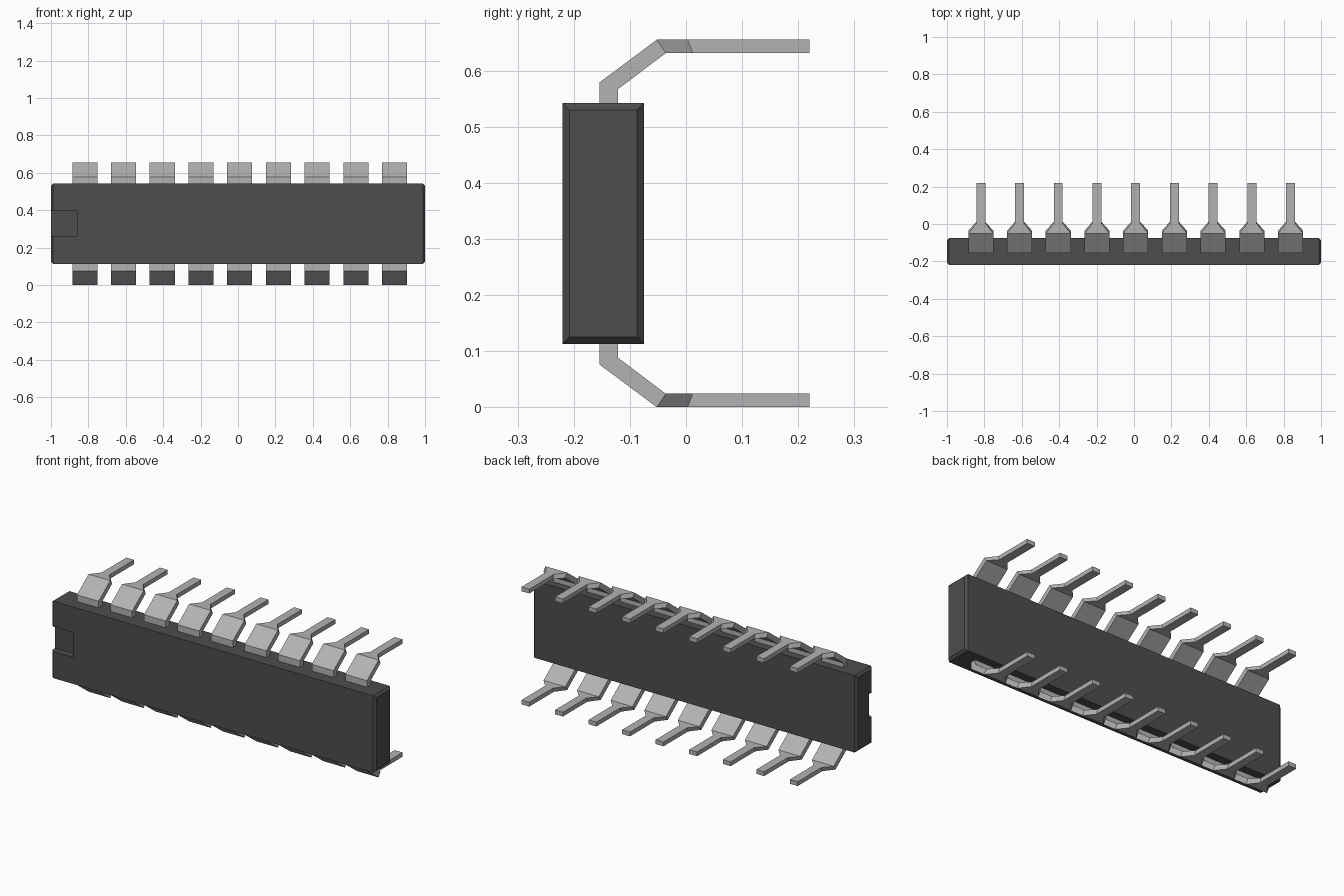
import bpy
import bmesh
from mathutils import Vector

cube = bpy.data.objects.get("Cube")
if cube:
    bpy.data.objects.remove(cube, do_unlink=True)


def material(name, grey):
    mat = bpy.data.materials.new(name)
    mat.use_nodes = True
    colour = (grey, grey, grey, 1)
    mat.diffuse_color = colour
    mat.node_tree.nodes["Principled BSDF"].inputs["Base Color"].default_value = colour
    return mat


def loft(name, rings, mat):
    """Skin a row of four-cornered rings and cap both ends."""
    bm = bmesh.new()
    loops = [[bm.verts.new(p) for p in ring] for ring in rings]
    for a, b in zip(loops, loops[1:]):
        for i in range(4):
            j = (i + 1) % 4
            bm.faces.new((a[i], a[j], b[j], b[i]))
    bm.faces.new(loops[0])
    bm.faces.new(loops[-1])
    bmesh.ops.recalc_face_normals(bm, faces=bm.faces)
    mesh = bpy.data.meshes.new(name)
    bm.to_mesh(mesh)
    bm.free()
    mesh.materials.append(mat)
    return mesh


def add(name, mesh):
    obj = bpy.data.objects.new(name, mesh)
    bpy.context.collection.objects.link(obj)
    return obj


def rect(x, y0, y1, z0, z1):
    return [Vector(p) for p in ((x, y0, z0), (x, y1, z0), (x, y1, z1), (x, y0, z1))]


plastic = material("dark grey plastic", 0.075)
metal = material("grey metal", 0.45)
HEIGHT = 0.655

# Body: long block with chamfered ends
Y0, Y1, Z0, Z1, C = -0.22, -0.075, 0.113, 0.542, 0.012
rings = [rect(x, Y0 + c, Y1 - c, Z0 + c, Z1 - c)
         for x, c in ((-1, C), (C - 1, 0), (1 - C, 0), (1, C))]
body = add("body", loft("body", rings, plastic))

# Orientation notch, open at the front and at one end
cutter = add("notch_cutter", loft("notch_cutter", [
    rect(x, Y0 - 0.1, Y0 + 0.037, 0.262, 0.4) for x in (-1.1, -0.86)], plastic))
cutter.hide_render = True
cut = body.modifiers.new("notch", 'BOOLEAN')
cut.operation = 'DIFFERENCE'
cut.solver = 'EXACT'
cut.object = cutter
bpy.context.view_layer.objects.active = body
bpy.ops.object.modifier_apply(modifier=cut.name)
bpy.data.objects.remove(cutter, do_unlink=True)

# Pin stations: half width, outer (y, z), inner (y, z)
WIDE, THIN = 0.067, 0.024
stations = [
    (WIDE, (-0.154, 0.541), (-0.121, 0.541)),
    (WIDE, (-0.154, 0.579), (-0.121, 0.567)),
    (WIDE, (-0.052, HEIGHT), (-0.036, 0.631)),
    (THIN, (0.003, HEIGHT), (0.012, 0.631)),
    (THIN, (0.22, HEIGHT), (0.22, 0.631)),
]


def pin_mesh(name, flip):
    def z(v):
        return HEIGHT - v if flip else v
    return loft(name, [[(-w, o[0], z(o[1])), (w, o[0], z(o[1])),
                        (w, i[0], z(i[1])), (-w, i[0], z(i[1]))]
                       for w, o, i in stations], metal)


# Two rows of nine pins
for row, flip in (("upper", False), ("lower", True)):
    mesh = pin_mesh(row + "_pin", flip)
    for n in range(9):
        add(f"{row}_pin_{n + 1}", mesh).location.x = 0.009 + (n - 4) * 0.207
